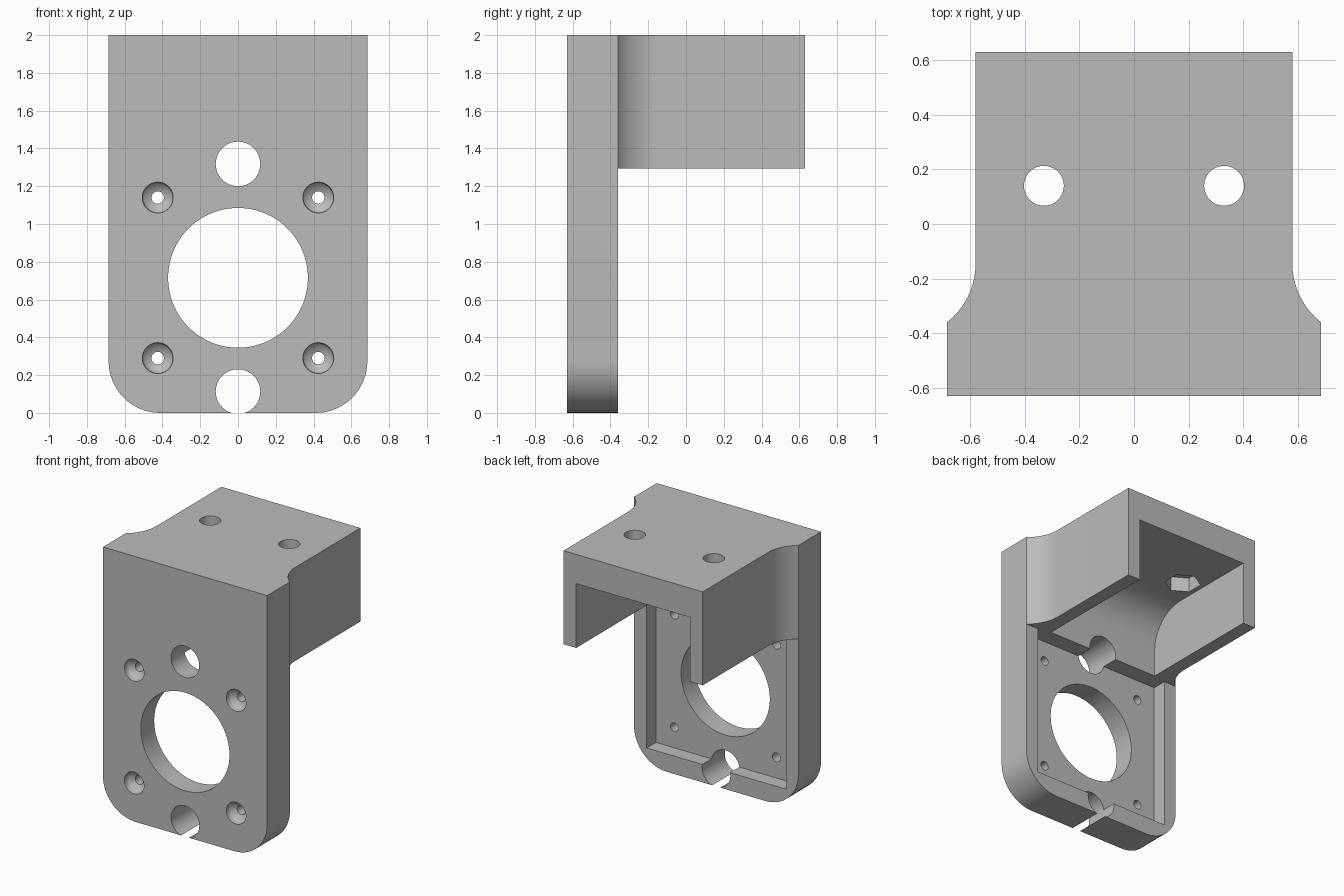
import bpy, bmesh, math
from mathutils import Vector

cube = bpy.data.objects.get("Cube")
if cube:
    bpy.data.objects.remove(cube, do_unlink=True)

grey = bpy.data.materials.new("plain_grey")
grey.use_nodes = True
colour = (0.5, 0.5, 0.5, 1)
grey.diffuse_color = colour
grey.node_tree.nodes["Principled BSDF"].inputs["Base Color"].default_value = colour

# Dimensions
WIDE, ARM, INNER = 0.685, 0.58, 0.475     # half widths: plate, arm, channel
FRONT, PLATE_BACK, BACK = -0.63, -0.36, 0.63
TOP, ARM_BOTTOM, ROOF = 2.0, 1.295, 1.78
POCKET_FLOOR = -0.47
AXIS_Z, PITCH, R = 0.715, 0.425, 0.274    # motor centre, screw offset, fillet


def place(p, axis, d):
    """Put a 2D profile point into space at depth d along an axis."""
    u, v = p
    return Vector({"x": (d, u, v), "y": (u, d, v), "z": (u, v, d)}[axis])


def loft(name, axis, sections):
    """Closed solid through (depth, profile) sections."""
    bm = bmesh.new()
    loops = [[bm.verts.new(place(p, axis, d)) for p in pts] for d, pts in sections]
    for a, b in zip(loops, loops[1:]):
        for i in range(len(a)):
            j = (i + 1) % len(a)
            bm.faces.new((a[i], a[j], b[j], b[i]))
    bm.faces.new(loops[0])
    bm.faces.new(loops[-1])
    bmesh.ops.recalc_face_normals(bm, faces=bm.faces)
    mesh = bpy.data.meshes.new(name)
    bm.to_mesh(mesh)
    bm.free()
    mesh.materials.append(grey)
    ob = bpy.data.objects.new(name, mesh)
    bpy.context.collection.objects.link(ob)
    return ob


def prism(name, axis, pts, a, b):
    return loft(name, axis, [(a, pts), (b, pts)])


def arc(u, v, r, start, end, n=16):
    angles = [math.radians(start + (end - start) * i / n) for i in range(n + 1)]
    return [(u + r * math.cos(t), v + r * math.sin(t)) for t in angles]


def ring(u, v, r, n=48, start=0):
    return arc(u, v, r, start, start + 360, n)[:-1]


def rect(u0, v0, u1, v1):
    return [(u0, v0), (u1, v0), (u1, v1), (u0, v1)]


def combine(body, tool, operation):
    mod = body.modifiers.new(tool.name, "BOOLEAN")
    mod.operation, mod.solver, mod.object = operation, "EXACT", tool
    bpy.ops.object.select_all(action="DESELECT")
    bpy.context.view_layer.objects.active = body
    body.select_set(True)
    bpy.ops.object.modifier_apply(modifier=mod.name)
    bpy.data.objects.remove(tool, do_unlink=True)


# Front plate with rounded lower corners
outline = ([(-WIDE, TOP)] + arc(-WIDE + R, R, R, 180, 270)
           + arc(WIDE - R, R, R, 270, 360) + [(WIDE, TOP)])
bracket = prism("motor_bracket", "y", outline, FRONT, PLATE_BACK)

# Arm with concave fillets flaring out to the plate
sweep = math.degrees(math.acos((R - (WIDE - ARM)) / R))
fillet_y = PLATE_BACK + R * math.sin(math.radians(sweep))
flare = arc(ARM + R, fillet_y, R, 180 + sweep, 180)
right_side = [(ARM, POCKET_FLOOR)] + flare + [(ARM, BACK)]
arm_plan = right_side + [(-u, v) for u, v in reversed(right_side)]
combine(bracket, prism("arm", "z", arm_plan, ARM_BOTTOM, TOP), "UNION")

# Channel under the arm, its roof curving down into the plate
start_y = -0.34
channel = ([(start_y, 1.2), (0.8, 1.2), (0.8, ROOF)]
           + arc(start_y + R, ROOF - R, R, 90, 180))
cutters = [prism("channel", "x", channel, -INNER, INNER)]

# Square motor pocket in the back of the plate
pocket = rect(-ARM, AXIS_Z - ARM, ARM, ARM_BOTTOM)
cutters.append(prism("motor_pocket", "y", pocket, POCKET_FLOOR, -0.3))

# Shaft opening and the two cable holes, the lower one open at the bottom
for name, z, r, n in (("shaft_hole", AXIS_Z, 0.37, 96),
                      ("upper_hole", 1.318, 0.118, 48),
                      ("lower_hole", 0.113, 0.118, 48)):
    cutters.append(prism(name, "y", ring(0, z, r, n), -0.8, -0.2))

# Countersunk screw holes
bowl = ((-0.7, 0.082), (FRONT, 0.082), (-0.6, 0.077), (-0.583, 0.062),
        (-0.57, 0.033), (-0.4, 0.033))
for sx in (-1, 1):
    for sz in (-1, 1):
        sections = [(y, ring(sx * PITCH, AXIS_Z + sz * PITCH, r, 32)) for y, r in bowl]
        cutters.append(loft("screw_hole", "y", sections))

# Mounting holes through the roof with hexagonal nut traps below
for sx in (-1, 1):
    cutters.append(prism("mount_hole", "z", ring(sx * 0.33, 0.14, 0.073), 1.6, 2.1))
    cutters.append(prism("nut_trap", "z", ring(sx * 0.33, 0.14, 0.127, 6, 30),
                         1.7, ROOF + 0.11))

for cutter in cutters:
    combine(bracket, cutter, "DIFFERENCE")

bpy.ops.object.select_all(action="DESELECT")
bpy.context.view_layer.objects.active = bracket
bracket.select_set(True)
bpy.ops.object.shade_smooth_by_angle(angle=math.radians(25))
